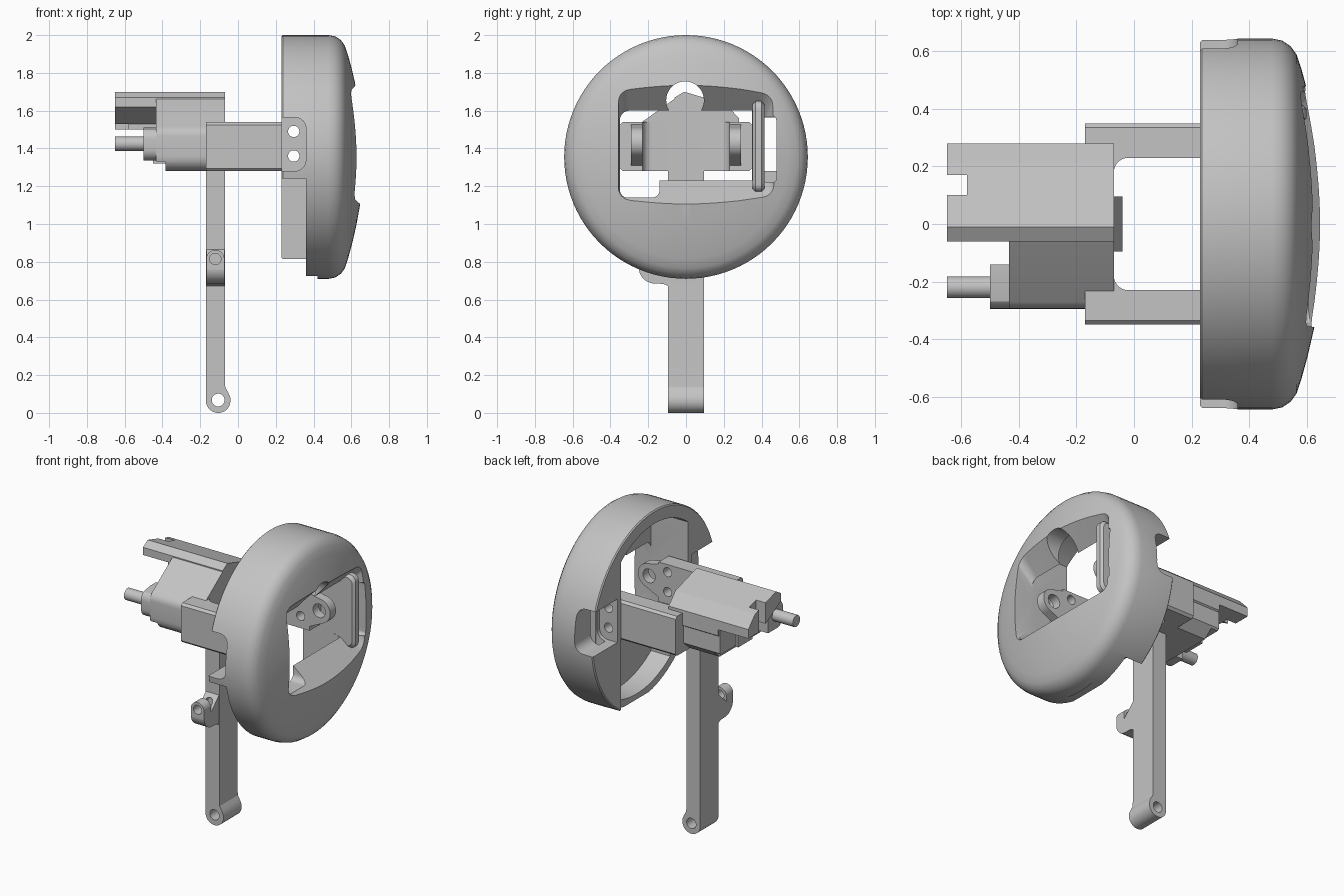
import bpy, bmesh, math

if "Cube" in bpy.data.objects:
    bpy.data.objects.remove(bpy.data.objects["Cube"])

gray = bpy.data.materials.new("plain_gray")
gray.use_nodes = True
gray.diffuse_color = (0.55, 0.55, 0.55, 1)
gray.node_tree.nodes["Principled BSDF"].inputs["Base Color"].default_value = gray.diffuse_color

CZ = 1.355  # height of the cover axis


def finish(name, bm):
    bmesh.ops.recalc_face_normals(bm, faces=bm.faces)
    me = bpy.data.meshes.new(name)
    bm.to_mesh(me)
    bm.free()
    ob = bpy.data.objects.new(name, me)
    bpy.context.collection.objects.link(ob)
    me.materials.append(gray)
    return ob


def place(p, axis, d):
    return {"x": (d, p[0], p[1]), "y": (p[0], d, p[1]), "z": (p[0], p[1], d)}[axis]


def loft(name, axis, loops):
    """Skin a list of (depth, outline) pairs and cap both ends."""
    bm = bmesh.new()
    rings = [[bm.verts.new(place(p, axis, d)) for p in pts] for d, pts in loops]
    n = len(rings[0])
    for a, b in zip(rings, rings[1:]):
        for i in range(n):
            j = (i + 1) % n
            bm.faces.new((a[i], a[j], b[j], b[i]))
    bm.faces.new(rings[0])
    bm.faces.new(rings[-1])
    return finish(name, bm)


def prism(name, axis, pts, lo, hi):
    return loft(name, axis, [(lo, pts), (hi, pts)])


def arc(a, b, r, start, end, n=24):
    return [(a + r * math.cos(math.radians(start + (end - start) * i / n)),
             b + r * math.sin(math.radians(start + (end - start) * i / n))) for i in range(n + 1)]


def rect(a0, a1, b0, b1, r=0.0):
    if not r:
        return [(a0, b0), (a1, b0), (a1, b1), (a0, b1)]
    pts = []
    for k, (a, b) in enumerate(((a1 - r, b1 - r), (a0 + r, b1 - r), (a0 + r, b0 + r), (a1 - r, b0 + r))):
        pts += arc(a, b, r, k * 90, k * 90 + 90, 6)
    return pts


def disc(a, b, r, n=32):
    return arc(a, b, r, 0, 360, n)[:-1]


def box(name, x0, x1, y0, y1, z0, z1):
    return prism(name, "z", rect(x0, x1, y0, y1), z0, z1)


def combine(ob, others, op):
    for other in others:
        m = ob.modifiers.new("join", "BOOLEAN")
        m.operation, m.solver, m.object = op, "EXACT", other
        bpy.context.view_layer.objects.active = ob
        bpy.ops.object.modifier_apply(modifier=m.name)
        bpy.data.objects.remove(other)


def cut(ob, *cutters):
    combine(ob, cutters, "DIFFERENCE")


def unite(ob, *parts):
    combine(ob, parts, "UNION")


# Round cover: turned profile of (x, radius)
profile = [(0.23, 0.638), (0.237, 0.645), (0.48, 0.645), (0.515, 0.638), (0.545, 0.618), (0.565, 0.59),
           (0.582, 0.54), (0.604, 0.46), (0.627, 0.36), (0.647, 0.25), (0.652, 0.13), (0.655, 0.01)]
cover = loft("round_cover", "x", [(x, disc(0, CZ, r, 96)) for x, r in profile])

# Hollow inside with flat side walls, open at the lower back
hollow = []
for r, turn in ((0.56, 0), (0.595, 180)):
    half = math.degrees(math.acos(0.35 / r))
    hollow += arc(0, CZ, r, turn + half, turn + 180 - half)
cut(cover,
    prism("cutter", "x", hollow, 0.2, 0.5),
    box("cutter", 0.2, 0.36, -0.35, 0.35, 0.6, 1.0),
    box("cutter", 0.2, 0.42, -0.35, 0.35, 0.6, 0.724),
    box("cutter", 0.2, 0.36, -0.7, -0.3, 0.6, 1.24))

# Flared window, its arch and its lower corner
cut(cover,
    loft("cutter", "x", [(0.45, rect(-0.35, 0.41, 1.24, 1.59, 0.05)),
                         (0.5, rect(-0.35, 0.42, 1.23, 1.6, 0.05)),
                         (0.66, rect(-0.36, 0.495, 1.095, 1.775, 0.06))]),
    prism("cutter", "x", disc(-0.005, 1.655, 0.1), 0.42, 0.7),
    prism("cutter", "x", rect(-0.35, -0.14, 1.14, 1.5, 0.04), 0.42, 0.7),
    prism("cutter", "x", rect(0.41, 0.478, 1.22, 1.57, 0.02), 0.3, 0.7))

# Screw pockets in both sides of the rim
for s in (-1, 1):
    y0, y1 = sorted((s * 0.385, s * 0.8))
    cut(cover, prism("cutter", "y", rect(0.1, 0.36, 1.28, 1.565, 0.06), y0, y1))
for z in (1.36, 1.49):
    cut(cover, prism("cutter", "y", disc(0.295, z, 0.03, 24), -0.7, 0.7))

# Upright bar inside the window, rounded along its front edge
bar = rect(0.36, 0.6, 1.17, 1.65, 0.04)
bar_slim = rect(0.37, 0.585, 1.185, 1.635, 0.04)
loft("window_bar", "y", [(0.352, bar_slim), (0.367, bar), (0.4, bar), (0.415, bar_slim)])

# Yoke: U-shaped bracket with rounded inner corners and bevelled outer edges
u_shape = ([(-0.17, -0.35), (0.36, -0.35), (0.36, -0.23)] + arc(-0.02, -0.18, 0.05, 270, 180, 8)
           + arc(-0.02, 0.18, 0.05, 180, 90, 8) + [(0.36, 0.23), (0.36, 0.35), (-0.17, 0.35)])
u_slim = [(x, max(-0.335, min(0.335, y))) for x, y in u_shape]
yoke = loft("yoke_bracket", "z", [(1.28, u_slim), (1.295, u_shape), (1.525, u_shape), (1.54, u_slim)])
for s in (-1, 1):
    y0, y1 = sorted((s * 0.23, s * 0.29))
    lug = [(0.3, 1.54), (0.3, 1.28)] + arc(0.43, 1.43, 0.08, -70, 90, 16)
    unite(yoke, prism("lug", "y", lug, y0, y1))
for x, z, r in ((0.295, 1.36, 0.03), (0.295, 1.49, 0.03), (0.43, 1.43, 0.045)):
    cut(yoke, prism("cutter", "y", disc(x, z, r, 24), -0.5, 0.5))

# Carriage: long bevelled beam, undercut on one side, with a slotted end
beam_shape = [(-0.06, 1.62), (-0.06, 1.67), (-0.01, 1.70), (0.21, 1.635), (0.28, 1.56),
              (0.28, 1.46), (0.2, 1.4), (0.1, 1.4), (0.1, 1.53)]
beam = prism("carriage_beam", "x", beam_shape, -0.65, -0.07)
cut(beam, box("cutter", -0.7, -0.58, 0.1, 0.17, 1.3, 1.8),
    box("cutter", -0.7, -0.43, -0.1, 0.29, 1.3, 1.5))

# Carriage side housing, rounded along the outer side, with a stepped underside
housing = ([(0.0, 1.62), (-0.05, 1.67)] + arc(-0.235, 1.465, 0.06, 126, 180, 5)
           + arc(-0.215, 1.36, 0.08, 180, 270, 8) + [(0.2, 1.28), (0.27, 1.34), (0.27, 1.53)])
side = prism("carriage_housing", "x", housing, -0.435, -0.07)
cut(side, box("cutter", -0.5, -0.385, -0.4, 0.4, 1.2, 1.33))
box("underside_step", -0.45, -0.38, -0.05, 0.1, 1.32, 1.4)
seat = ([(-0.14, 1.335), (-0.14, 1.51), (-0.2, 1.51)] + arc(-0.235, 1.45, 0.06, 126, 180, 5)
        + arc(-0.235, 1.395, 0.06, 180, 270, 6))
prism("pin_seat", "x", seat, -0.5, -0.42)
prism("long_pin", "x", disc(-0.22, 1.425, 0.038), -0.65, -0.49)
prism("short_pin", "x", disc(0.06, 1.425, 0.035), -0.5, -0.42)

# Post with an eye at the foot
post = box("post", -0.17, -0.07, -0.095, 0.095, 0.07, 1.3)
foot = ([(-0.17, 0.17), (-0.17, 0.065)] + arc(-0.105, 0.065, 0.065, 180, 360, 24)
        + [(-0.04, 0.08), (-0.053, 0.11), (-0.067, 0.135), (-0.07, 0.17)])
unite(post, prism("eye", "y", foot, -0.095, 0.095))
cut(post, prism("cutter", "y", disc(-0.105, 0.068, 0.034), -0.2, 0.2))

# Side lug on the post, rounded underneath
side_lug = prism("post_side_lug", "y", [(-0.168, 0.76), (-0.072, 0.76)] + arc(-0.12, 0.815, 0.048, 0, 180), -0.25, -0.18)
gusset = arc(-0.165, 0.77, 0.085, 180, 270, 10) + [(-0.12, 0.683), (-0.09, 0.67), (-0.09, 0.87), (-0.18, 0.78)]
unite(side_lug, prism("gusset", "x", gusset, -0.168, -0.072))
cut(side_lug, prism("cutter", "y", disc(-0.12, 0.815, 0.03, 24), -0.3, -0.097))

# Smooth the curved faces, keep edges crisp
bpy.ops.object.select_all(action="DESELECT")
for ob in bpy.context.collection.objects:
    if ob.type == "MESH" and gray.name in ob.data.materials:
        ob.select_set(True)
        bpy.context.view_layer.objects.active = ob
bpy.ops.object.shade_smooth_by_angle(angle=math.radians(24))
